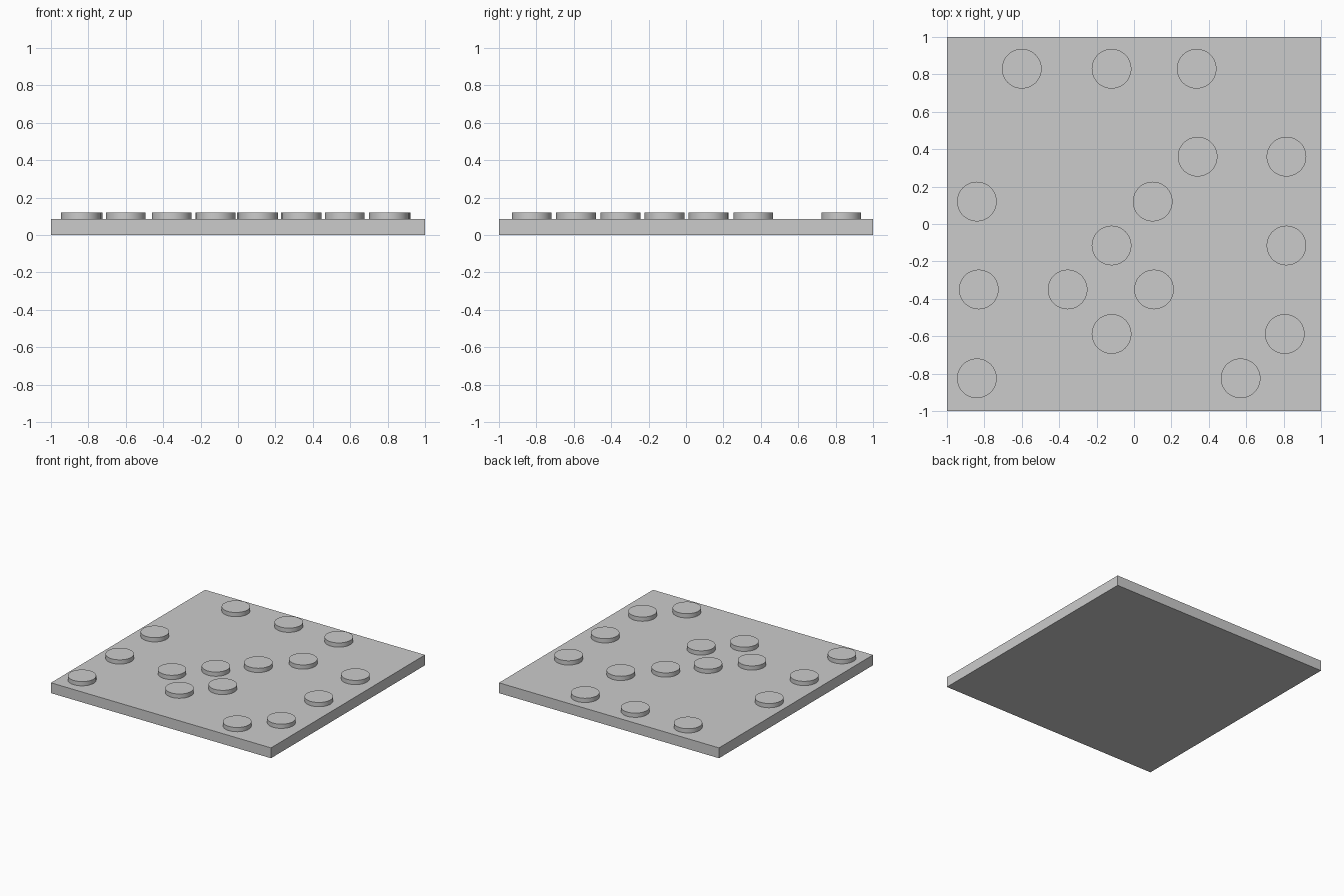
import bpy
import math

cube = bpy.data.objects.get("Cube")
if cube:
    bpy.data.objects.remove(cube, do_unlink=True)

# Single grey material
grey = bpy.data.materials.new("light_grey")
grey.use_nodes = True
colour = (0.6, 0.6, 0.6, 1)
grey.diffuse_color = colour
grey.node_tree.nodes["Principled BSDF"].inputs["Base Color"].default_value = colour

PLATE_TOP = 0.085
STUD_TOP = 0.12
STUD_RADIUS = 0.106

# Flat square plate
bpy.ops.mesh.primitive_cube_add(size=1, location=(0, 0, PLATE_TOP / 2))
plate = bpy.context.object
plate.name = "base_plate"
plate.scale = (2, 2, PLATE_TOP)
bpy.ops.object.transform_apply(location=False, rotation=False, scale=True)
plate.data.materials.append(grey)


def add_stud(index, x, y):
    """Low round stud standing on the plate, without a hidden lower cap."""
    bpy.ops.mesh.primitive_cylinder_add(
        vertices=48, radius=STUD_RADIUS, depth=STUD_TOP - PLATE_TOP,
        location=(x, y, (PLATE_TOP + STUD_TOP) / 2))
    stud = bpy.context.object
    stud.name = f"stud_{index}"
    stud.data.materials.append(grey)
    bpy.ops.object.shade_smooth_by_angle(angle=math.radians(30))


# Scattered studs, row by row from back to front
rows = [
    (0.83, (-0.60, -0.12, 0.335)),
    (0.36, (0.34, 0.815)),
    (0.12, (-0.84, 0.10)),
    (-0.115, (-0.12, 0.815)),
    (-0.35, (-0.83, -0.355, 0.107)),
    (-0.588, (-0.12, 0.806)),
    (-0.825, (-0.84, 0.57)),
]
studs = [(x, y) for y, xs in rows for x in xs]
for i, (x, y) in enumerate(studs, 1):
    add_stud(i, x, y)
